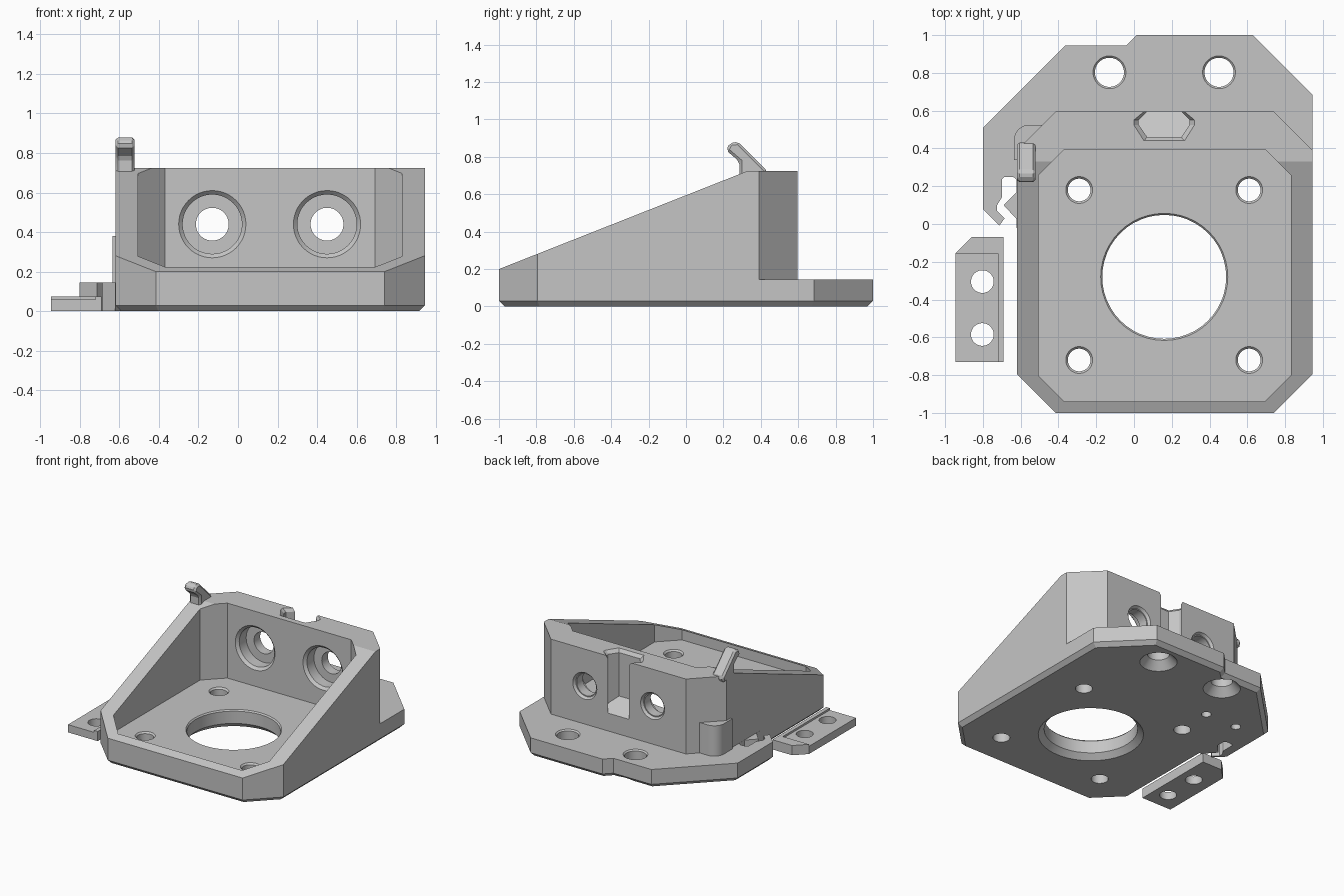
import bpy, bmesh, math
from mathutils import Matrix, Vector

if "Cube" in bpy.data.objects:
    bpy.data.objects.remove(bpy.data.objects["Cube"])

grey = bpy.data.materials.new("plain grey")
grey.use_nodes = True
colour = (0.56, 0.56, 0.56, 1)
grey.diffuse_color = colour
grey.node_tree.nodes["Principled BSDF"].inputs["Base Color"].default_value = colour


def make(name, bm):
    bmesh.ops.recalc_face_normals(bm, faces=bm.faces)
    mesh = bpy.data.meshes.new(name)
    bm.to_mesh(mesh)
    bm.free()
    mesh.materials.append(grey)
    obj = bpy.data.objects.new(name, mesh)
    bpy.context.collection.objects.link(obj)
    return obj


def prism(points, low, high):
    """Extrude a plan outline between two heights."""
    bm = bmesh.new()
    face = bm.faces.new([bm.verts.new((x, y, low)) for x, y in points])
    moved = bmesh.ops.extrude_face_region(bm, geom=[face])["geom"]
    verts = [v for v in moved if isinstance(v, bmesh.types.BMVert)]
    bmesh.ops.translate(bm, verts=verts, vec=(0, 0, high - low))
    return bm


def bevel_bottom(bm, amount):
    low = min(v.co.z for v in bm.verts)
    edges = [e for e in bm.edges if all(v.co.z < low + 0.001 for v in e.verts)]
    bmesh.ops.bevel(bm, geom=edges, offset=amount, segments=1, affect='EDGES')


def octagon(x0, x1, y0, y1, c):
    return [(x0, y0 + c), (x0 + c, y0), (x1 - c, y0), (x1, y0 + c),
            (x1, y1 - c), (x1 - c, y1), (x0 + c, y1), (x0, y1 - c)]


def combine(target, tool, operation):
    mod = target.modifiers.new("combine", 'BOOLEAN')
    mod.operation, mod.solver, mod.object = operation, 'EXACT', tool
    bpy.context.view_layer.objects.active = target
    bpy.ops.object.modifier_apply(modifier=mod.name)
    bpy.data.objects.remove(tool)


def cut(target, bm):
    combine(target, make("cutter", bm), 'DIFFERENCE')


def drill(target, start, end, r0, r1):
    """Cut a straight or tapered round hole between two points."""
    a, b = Vector(start), Vector(end)
    turn = (b - a).to_track_quat('Z', 'Y').to_matrix().to_4x4()
    bm = bmesh.new()
    bmesh.ops.create_cone(bm, cap_ends=True, segments=48, radius1=r0, radius2=r1,
                          depth=(b - a).length,
                          matrix=Matrix.Translation((a + b) / 2) @ turn)
    cut(target, bm)


LEFT, RIGHT, CORNER, FLOOR = -.62, .945, .205, .145

# Base plate with a rear flange and a bevelled underside
plate = prism([(LEFT, -1 + CORNER), (LEFT + CORNER, -1), (RIGHT - CORNER, -1),
               (RIGHT, -1 + CORNER), (RIGHT, .685), (.63, 1),
               (.015, 1), (-.04, .945), (-.365, .945), (-.8, .51), (-.8, .08),
               (-.7, -.02), (LEFT, -.02)], 0, FLOOR)
bevel_bottom(plate, .03)
bracket = make("motor_bracket", plate)

# Wedge-shaped walls
walls = prism(octagon(LEFT, RIGHT, -1, .595, CORNER), .05, .725)
bmesh.ops.bisect_plane(walls, geom=walls.verts[:] + walls.edges[:] + walls.faces[:],
                       plane_co=(0, .33, .725), plane_no=(0, -.525, 1.33),
                       clear_outer=True)
bmesh.ops.holes_fill(walls, edges=[e for e in walls.edges if e.is_boundary])
combine(bracket, make("walls", walls), 'UNION')

# Rounded boss at the rear corner
arc = [(-.555 - .08 * math.sin(t), .445 + .08 * math.cos(t))
       for t in [math.pi / 2 * (1 - i / 8) for i in range(9)]]
combine(bracket, make("boss", prism([(-.635, .34)] + arc +
                                    [(-.45, .525), (-.45, .34)], .1, .38)), 'UNION')

# Open cavity
cut(bracket, prism(octagon(-.505, .83, -.94, .395, .137), FLOOR, 1))

# Hooked cable slot beside the body
cut(bracket, prism([(-.72, -.06), (-.715, -.012), (-.685, .03), (-.725, .07), (-.725, .1),
                    (-.7, .14), (-.7, .235), (-.685, .25), (-.64, .25), (-.621, .235),
                    (-.621, .17), (-.69, .1), (-.621, .025), (-.621, -.06)], -.1, .3))

# Undercut slot in the back wall with a sloping floor and a flared top
half = [(.09, .65), (.09, .595), (.135, .55), (.135, .525), (.09, .46)]
outline = [(.16 - x, y) for x, y in half] + [(.16 + x, y) for x, y in reversed(half)]
slot = prism(outline, .28, .9)
for v in slot.verts:
    if v.co.z < .5:
        v.co.z += (.6 - v.co.y) * .6
cut(bracket, slot)
flare = prism(outline, .70, .726)
for v in flare.verts:
    if v.co.z > .71:
        v.co.x = .16 + (v.co.x - .16) * 1.2
        v.co.y -= .02 if v.co.y < .5 else 0
cut(bracket, flare)

# Large motor opening and its four screw holes
drill(bracket, (.16, -.28, -.1), (.16, -.28, .3), .328, .328)
drill(bracket, (.16, -.28, -.01), (.16, -.28, .04), .38, .328)
drill(bracket, (.16, -.28, FLOOR - .01), (.16, -.28, FLOOR + .01), .328, .345)
for x in (-.29, .61):
    for y in (-.72, .18):
        drill(bracket, (x, y, -.1), (x, y, .2), .06, .06)
        drill(bracket, (x, y, FLOOR - .012), (x, y, FLOOR + .012), .06, .082)

# Flange holes and stepped back wall holes
for x in (-.13, .45):
    drill(bracket, (x, .803, -.1), (x, .803, .3), .077, .077)
    drill(bracket, (x, .803, -.01), (x, .803, .06), .14, .077)
    drill(bracket, (x, .803, FLOOR - .01), (x, .803, FLOOR + .01), .077, .097)
    drill(bracket, (x, .3, .44), (x, .7, .44), .083, .083)
    drill(bracket, (x, .385, .44), (x, .415, .44), .18, .15)
    drill(bracket, (x, .405, .44), (x, .5, .44), .15, .15)
    drill(bracket, (x, .575, .44), (x, .615, .44), .09, .115)

# Small blind holes underneath
for x in (-.28, -.55):
    drill(bracket, (x, .455, -.1), (x, .455, .1), .035, .035)

# Cable hook on the side wall: side profile turned to face sideways
hook = prism([(.215, .835), (.235, .875), (.28, .88), (.435, .725),
              (.42, .68), (.285, .68), (.285, .775)], LEFT, -.522)
for v in hook.verts:
    y, z, x = v.co
    v.co = (x, y, z)
bmesh.ops.recalc_face_normals(hook, faces=hook.faces)
bmesh.ops.bevel(hook, geom=hook.edges[:], offset=.014, segments=1, affect='EDGES')
cable_hook = make("cable_hook", hook)

# Loose clamp plate with a raised edge strip
clamp = make("clamp_plate", prism([(-.945, -.73), (-.69, -.73), (-.69, -.07),
                                   (-.86, -.07), (-.945, -.155)], 0, .075))
cut(clamp, prism([(-1, -.8), (-.72, -.8), (-.72, -.155), (-1, -.155)], .06, .2))
for y in (-.305, -.585):
    drill(clamp, (-.803, y, -.1), (-.803, y, .2), .06, .06)

# Smooth round walls, keep sharp edges
bpy.ops.object.select_all(action='DESELECT')
for obj in (bracket, clamp, cable_hook):
    obj.select_set(True)
bpy.context.view_layer.objects.active = bracket
bpy.ops.object.shade_smooth_by_angle(angle=math.radians(20))
